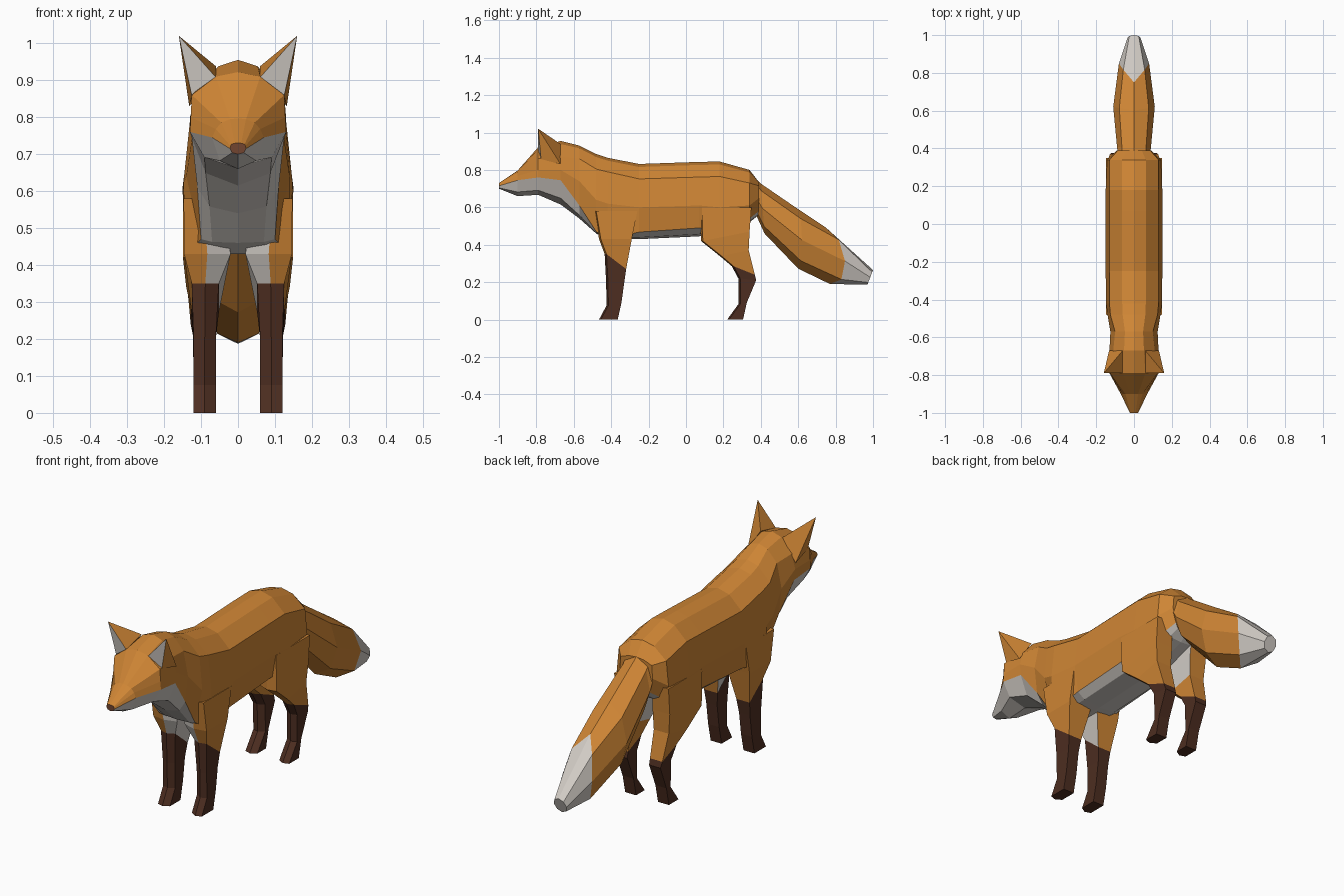
import bpy, bmesh, math

if "Cube" in bpy.data.objects:
    bpy.data.objects.remove(bpy.data.objects["Cube"])


def material(name, rgb):
    m = bpy.data.materials.new(name)
    m.diffuse_color = (*rgb, 1)
    m.use_nodes = True
    m.node_tree.nodes["Principled BSDF"].inputs["Base Color"].default_value = m.diffuse_color
    return m


MATS = [material("orange fur", (0.62, 0.235, 0.035)),
        material("white fur", (0.64, 0.60, 0.56)),
        material("dark brown fur", (0.075, 0.027, 0.015)),
        material("nose brown", (0.17, 0.06, 0.03))]
ORANGE, WHITE, DARK, NOSE = range(4)


def finish(name, bm, mirror=False):
    bmesh.ops.recalc_face_normals(bm, faces=bm.faces)
    mesh = bpy.data.meshes.new(name)
    bm.to_mesh(mesh)
    bm.free()
    for m in MATS:
        mesh.materials.append(m)
    ob = bpy.data.objects.new(name, mesh)
    bpy.context.collection.objects.link(ob)
    if mirror:
        ob.modifiers.new("Mirror", 'MIRROR').use_clip = False
    return ob


def loft(name, rings, rule, caps, mirror=False):
    """Skin closed rings; rule(segment, side) gives the colour."""
    bm = bmesh.new()
    vs = [[bm.verts.new(p) for p in r] for r in rings]
    n = len(vs[0])
    for i in range(len(vs) - 1):
        for k in range(n):
            j = (k + 1) % n
            f = bm.faces.new((vs[i][k], vs[i][j], vs[i + 1][j], vs[i + 1][k]))
            f.material_index = rule(i, k)
    for ring, colour in ((vs[0], caps[0]), (vs[-1], caps[1])):
        bm.faces.new(ring).material_index = colour
    return finish(name, bm, mirror)


# Head and body: y, top z, shoulder x z, side x z, colour edge x z, belly z
BODY = [
    (-1.00, .730, .018, .727, .020, .722, .022, .715, .700),
    (-0.90, .797, .045, .785, .060, .768, .070, .745, .660),
    (-0.79, .922, .125, .860, .128, .800, .130, .760, .667),
    (-0.67, .955, .110, .870, .130, .800, .125, .745, .615),
    (-0.57, .930, .100, .860, .125, .740, .110, .610, .540),
    (-0.48, .885, .125, .805, .140, .640, .100, .470, .460),
    (-0.42, .865, .130, .790, .148, .620, .140, .430, .430),
    (-0.25, .832, .130, .752, .150, .600, .130, .468, .430),
    (0.07, .843, .130, .762, .150, .610, .130, .490, .445),
    (0.18, .845, .130, .765, .150, .600, .125, .490, .470),
    (0.34, .800, .130, .730, .142, .610, .100, .540, .520),
    (0.39, .735, .085, .715, .090, .650, .070, .580, .560),
]


def body_ring(y, t, sx, sz, mx, mz, lx, lz, c):
    half = [(sx * .48, t - .2 * (t - sz)), (sx, sz), (mx, mz), (lx, lz),
            (lx * .7, lz + .74 * (c - lz))]
    pts = [(0, t)] + half + [(0, c)] + [(-x, z) for x, z in reversed(half)]
    return [(x, y, z) for x, z in pts]


loft("head_and_body", [body_ring(*r) for r in BODY],
     lambda i, k: WHITE if 4 <= k <= 7 else ORANGE, (NOSE, ORANGE))


# Legs: front z, back z, front y, back y, inner x, outer x
def leg_ring(zf, zb, yf, yb, xi, xo):
    return [(xi, yf + .018, zf), ((xi + xo) / 2, yf, zf), (xo, yf + .01, zf),
            (xo, yb, zb), (xi, yb, zb)]


FRONT = [(0, 0, -.465, -.365, .060, .120), (.075, .09, -.425, -.345, .060, .120),
         (.20, .20, -.427, -.330, .060, .120), (.35, .27, -.435, -.320, .052, .125),
         (.43, .43, -.465, -.290, .020, .146), (.58, .58, -.490, -.260, .040, .147)]
HIND = [(0, 0, .220, .305, .060, .120), (.085, .09, .282, .325, .060, .120),
        (.22, .21, .280, .375, .060, .122), (.285, .24, .245, .368, .060, .128),
        (.34, .37, .180, .335, .058, .140), (.42, .47, .080, .340, .055, .149),
        (.60, .60, .075, .350, .060, .149)]
loft("front_legs", [leg_ring(*r) for r in FRONT],
     lambda i, k: DARK if i < 3 else WHITE if k in (0, 4) else ORANGE,
     (DARK, ORANGE), mirror=True)
loft("hind_legs", [leg_ring(*r) for r in HIND],
     lambda i, k: DARK if i < 3 else WHITE if k == 4 and i > 3 else ORANGE,
     (DARK, ORANGE), mirror=True)

# Tail: top y z, bottom y z, half width, backward push of the sides
TAIL = [(.355, .77, .37, .57, .085, 0), (.40, .727, .42, .46, .090, 0),
        (.60, .59, .60, .272, .110, .02), (.75, .49, .77, .19, .080, .09),
        (1.0, .265, .97, .187, .035, 0)]


def tail_ring(ty, tz, by, bz, w, push):
    ring = []
    for k in range(8):
        c, s = math.cos(k * math.pi / 4), math.sin(k * math.pi / 4)
        ring.append((w * s, (ty + by) / 2 + c * (ty - by) / 2 + push * abs(s),
                     (tz + bz) / 2 + c * (tz - bz) / 2 - .3 * push * abs(s)))
    return ring


loft("tail", [tail_ring(*r) for r in TAIL],
     lambda i, k: WHITE if i == 3 else ORANGE, (ORANGE, WHITE))

# Ears: white inside facing forward, orange backs
bm = bmesh.new()
tip, fi, fo, bo, bi = [bm.verts.new(p) for p in (
    (.16, -.79, 1.02), (.06, -.79, .908), (.125, -.775, .858),
    (.132, -.67, .83), (.06, -.67, .938))]
bm.faces.new((tip, fi, fo)).material_index = WHITE
for f in ((tip, fo, bo), (tip, bo, bi), (tip, bi, fi), (fi, bi, bo, fo)):
    bm.faces.new(f).material_index = ORANGE
finish("ears", bm, mirror=True)
